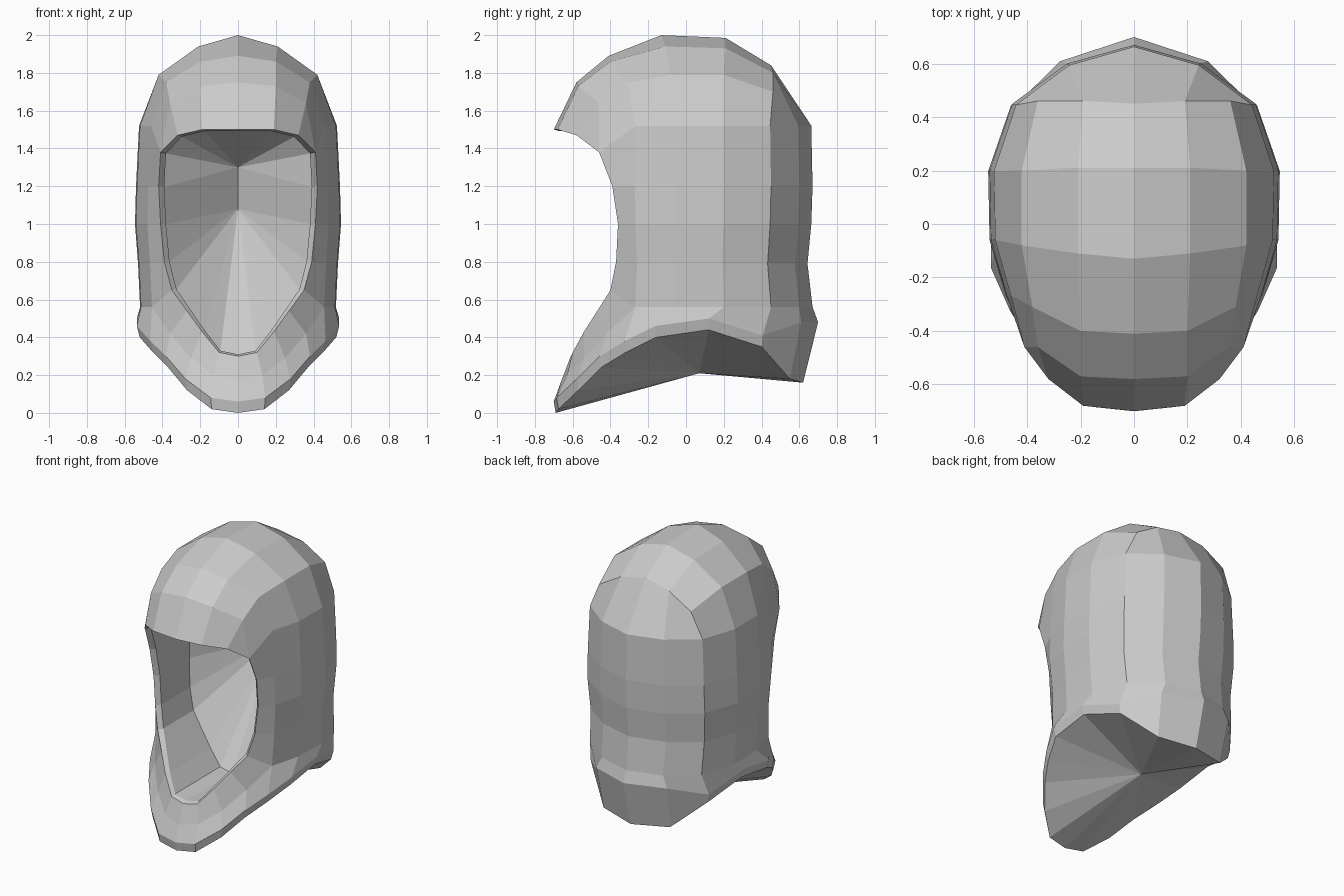
import bpy
import bmesh
from mathutils import Vector

if "Cube" in bpy.data.objects:
    bpy.data.objects.remove(bpy.data.objects["Cube"], do_unlink=True)

cloth = bpy.data.materials.new("light_grey_cloth")
cloth.use_nodes = True
grey = (0.6, 0.6, 0.6, 1)
cloth.diffuse_color = grey
cloth.node_tree.nodes["Principled BSDF"].inputs["Base Color"].default_value = grey

bm = bmesh.new()


def line(points):
    return [Vector(p) for p in points]


def face(*points):
    """Add a face on the left half and its mirror image on the right."""
    for side in (1, -1):
        corners = []
        for p in points:
            q = (p[0] * side, p[1], p[2])
            if q not in corners:
                corners.append(q)
        if len(corners) > 2:
            bm.faces.new([bm.verts.new(c) for c in corners])


def strip(first, second):
    """Bridge two equally long lines of points with quads."""
    for a, b, c, d in zip(first, first[1:], second[1:], second):
        face(a, b, c, d)


def fan(ring, apex):
    for a, b in zip(ring, ring[1:]):
        face(a, b, apex)


# Crown: three lines running from the brow over the top to the back
crown_middle = line([(0, -.7, 1.5), (0, -.58, 1.75), (0, -.41, 1.89),
                     (0, -.13, 2), (0, .21, 1.985), (0, .45, 1.84)])
crown_inner = line([(.19, -.68, 1.5), (.2, -.57, 1.73), (.2, -.4, 1.86),
                    (.21, -.11, 1.94), (.21, .21, 1.93), (.19, .46, 1.8)])
crown_outer = line([(.32, -.58, 1.47), (.36, -.46, 1.64), (.38, -.31, 1.75),
                    (.42, -.08, 1.79), (.42, .2, 1.79), (.36, .46, 1.7)])
strip(crown_middle, crown_inner)
strip(crown_inner, crown_outer)

# Walls: one floor plan, scaled for each level, behind the face opening edge
edge = line([(.41, -.46, 1.38), (.42, -.39, 1.2), (.41, -.36, 1),
             (.39, -.37, .8), (.35, -.4, .65)])
plan = [(.475, -.27), (.535, -.06), (.54, .2), (.455, .45), (.25, .6), (0, .67)]
levels = [(1.52, .97, .99), (1.2, 1, 1), (1, 1.01, .99), (.79, .98, .96), (.56, .96, 1)]
rows = []
for start, (z, wide, deep) in zip(edge, levels):
    rows.append([start] + [Vector((x * wide, y * deep, z)) for x, y in plan])
for upper, lower in zip(rows, rows[1:]):
    strip(upper, lower)

# Shoulder between the crown and the walls
crown_border = crown_outer[1:] + [crown_inner[-1], crown_middle[-1]]
strip(crown_border, rows[0])
face(crown_outer[0], crown_outer[1], rows[0][0])

# Chin and collar: opening edge, middle line and flared lower hem
chin_edge = line([(0, -.61, .3), (.1, -.6, .32), (.19, -.54, .43), (.27, -.47, .54)])
chin_middle = line([(0, -.66, .17), (.13, -.63, .2), (.25, -.54, .29), (.36, -.42, .42)])
hem = line([(0, -.69, 0), (.14, -.675, .02), (.27, -.57, .12), (.37, -.45, .24),
            (.45, -.32, .32), (.52, -.16, .4), (.52, .12, .44), (.45, .4, .35),
            (.26, .55, .18), (0, .62, .16)])
flare = [Vector((p.x * 1.03, p.y * 1.015, p.z + .06)) for p in hem]
flare[-2] += Vector((.01, .05, .24))
flare[-1] += Vector((0, .07, .26))
collar = chin_middle + rows[-1][1:]
strip(chin_edge + [edge[-1]], chin_middle + [rows[-1][1]])
strip(collar, flare)
strip(flare, hem)

# Closed underside, drawn to a shallow point
fan(hem, Vector((0, .07, .21)))

# Face opening: narrow rim, inner walls and a hollow back
opening = [crown_middle[0], crown_inner[0], crown_outer[0]] + edge + chin_edge[::-1]
rim = [Vector((p.x * .93, p.y + .03, .95 + (p.z - .95) * .985)) for p in opening]
inner = [Vector((p.x, max(p.y, -.1 + .1 * p.z), p.z)) for p in rim]
strip(opening, rim)
strip(rim, inner)
upper_point = Vector((0, .36, 1.3))
lower_point = Vector((0, .42, 1.08))
fan(inner[:5], upper_point)
face(inner[4], inner[5], lower_point, upper_point)
fan(inner[5:], lower_point)

bmesh.ops.remove_doubles(bm, verts=bm.verts, dist=.0005)
bmesh.ops.recalc_face_normals(bm, faces=bm.faces)
mesh = bpy.data.meshes.new("hood")
bm.to_mesh(mesh)
bm.free()
mesh.materials.append(cloth)
hood = bpy.data.objects.new("hood", mesh)
bpy.context.collection.objects.link(hood)
